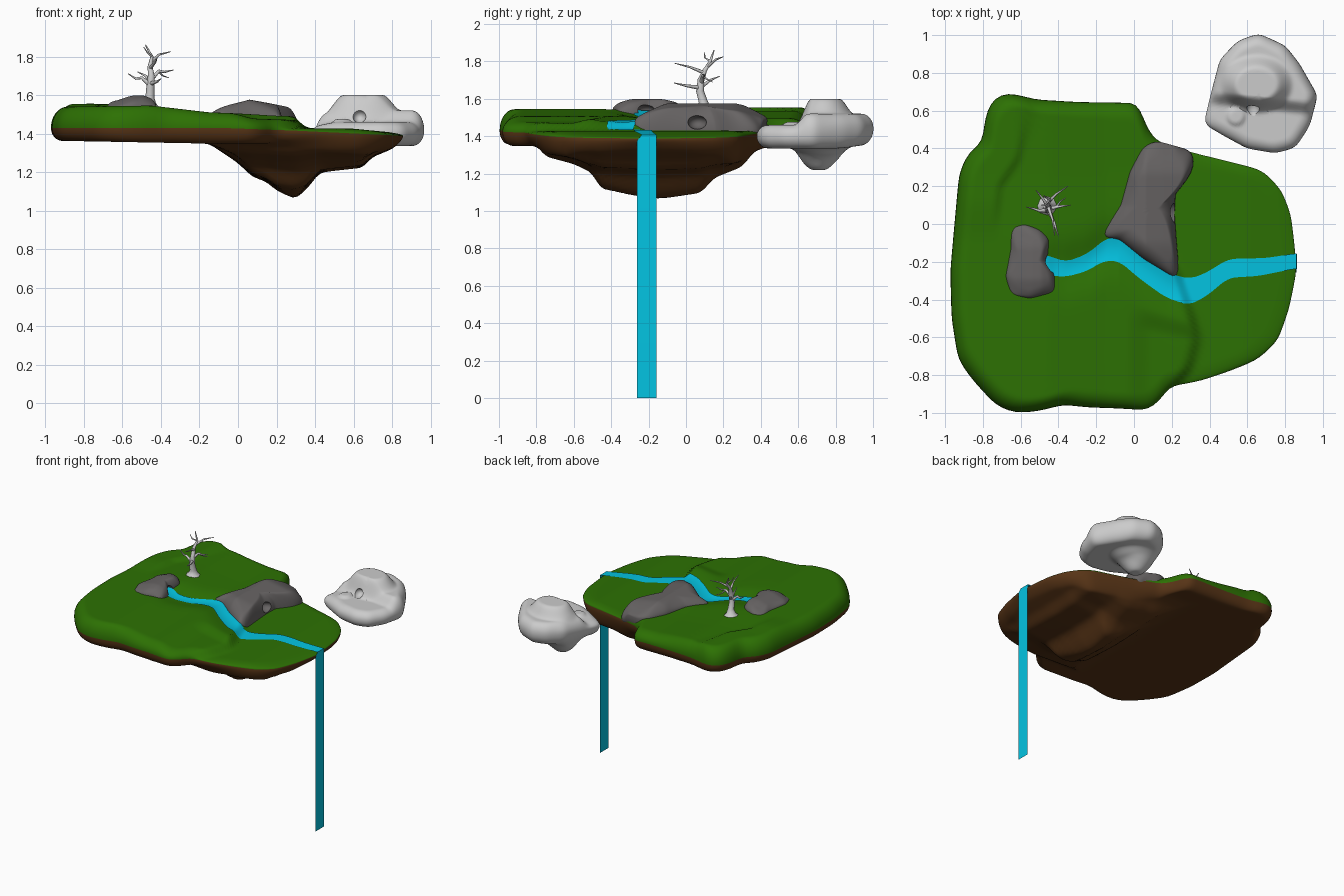
import bpy, bmesh, math
from mathutils import Vector

if "Cube" in bpy.data.objects:
    bpy.data.objects.remove(bpy.data.objects["Cube"])


def mat(name, r, g, b):
    m = bpy.data.materials.new(name)
    m.diffuse_color = (r, g, b, 1)
    m.use_nodes = True
    m.node_tree.nodes["Principled BSDF"].inputs["Base Color"].default_value = m.diffuse_color
    return m


GRASS = mat("grass_green", 0.026, 0.165, 0.001)
EARTH = mat("earth_brown", 0.095, 0.034, 0.008)
STONE = mat("dark_stone", 0.135, 0.126, 0.126)
PALE = mat("pale_stone", 0.6, 0.6, 0.6)
WATER = mat("water_cyan", 0.001, 0.55, 0.76)


def interp(pts, x):
    """Piecewise linear lookup in a list of (x, value)."""
    if x <= pts[0][0]:
        return pts[0][1]
    for (a, va), (b, vb) in zip(pts, pts[1:]):
        if x <= b:
            return va + (vb - va) * (x - a) / (b - a)
    return pts[-1][1]


def soft(pts, x, d=.02):
    return (interp(pts, x - d) + interp(pts, x) + interp(pts, x + d)) / 3


def smooth(a, b, x):
    t = min(max((x - a) / (b - a), 0), 1)
    return t * t * (3 - 2 * t)


def bump(x, y, cx, cy, rx, ry, flat=0.5):
    return 1 - smooth(flat, 1, math.hypot((x - cx) / rx, (y - cy) / ry))


def finish(name, bm, mats):
    bmesh.ops.recalc_face_normals(bm, faces=bm.faces)
    me = bpy.data.meshes.new(name)
    bm.to_mesh(me)
    bm.free()
    for m in mats:
        me.materials.append(m)
    for p in me.polygons:
        p.use_smooth = True
    ob = bpy.data.objects.new(name, me)
    bpy.context.collection.objects.link(ob)
    return ob


def ray_radius(c, a, outline):
    d = Vector((math.cos(a), math.sin(a)))
    best = 0
    for p, q in zip(outline, outline[1:] + outline[:1]):
        p, q = Vector(p) - c, Vector(q) - c
        e = q - p
        den = d.cross(e)
        if abs(den) > 1e-9:
            r, s = p.cross(e) / den, p.cross(d) / den
            if r > 0 and -1e-6 <= s <= 1 + 1e-6:
                best = max(best, r)
    return best


def land(name, outline, c, top, bottom, rim, et, eb, mats, n=144, rings=36):
    """Closed rounded body: outline seen from above, height functions for top and bottom."""
    c = Vector(c)
    angs = [2 * math.pi * i / n for i in range(n)]
    rad = [ray_radius(c, a, outline) for a in angs]
    for _ in range(2):
        rad = [(rad[i - 1] + 2 * rad[i] + rad[(i + 1) % n]) / 4 for i in range(n)]
    ts = [1 - (1 - k / rings) ** 1.5 for k in range(1, rings)]
    bm = bmesh.new()
    edge = []
    for a, r in zip(angs, rad):
        x, y = c.x + r * math.cos(a), c.y + r * math.sin(a)
        edge.append(bm.verts.new((x, y, rim(x, y))))
    for side, (height, e) in enumerate(((top, et), (bottom, eb))):
        mid = bm.verts.new((c.x, c.y, height(c.x, c.y)))
        prev = None
        for t in ts + [1]:
            if t == 1:
                row = edge
            else:
                row = []
                for a, r in zip(angs, rad):
                    x, y = c.x + t * r * math.cos(a), c.y + t * r * math.sin(a)
                    k = 1 - min(r * (1 - t) / e, 1)
                    z0 = rim(x, y)
                    z = z0 + (height(x, y) - z0) * math.sqrt(1 - k * k)
                    row.append(bm.verts.new((x, y, z)))
            for i in range(n):
                j = (i + 1) % n
                vs = (mid, row[i], row[j]) if prev is None else (prev[i], row[i], row[j], prev[j])
                bm.faces.new(vs).material_index = side if len(mats) > 1 else 0
            prev = row
    return finish(name, bm, mats)


def hollow(ob, loc, scale):
    """Cut a small round cave into a rock."""
    bpy.ops.mesh.primitive_uv_sphere_add(segments=24, ring_count=12, radius=1, location=loc)
    cut = bpy.context.object
    cut.name = "cave_cutter"
    cut.scale = scale
    cut.data.materials.append(ob.data.materials[0])
    bpy.ops.object.shade_smooth()
    md = ob.modifiers.new("cave", 'BOOLEAN')
    md.operation, md.object, md.solver = 'DIFFERENCE', cut, 'EXACT'
    bpy.ops.object.select_all(action='DESELECT')
    bpy.context.view_layer.objects.active = ob
    ob.select_set(True)
    bpy.ops.object.modifier_apply(modifier="cave")
    bpy.ops.object.shade_smooth_by_angle(angle=math.radians(50))
    bpy.data.objects.remove(cut)


# Stream edges: upper and lower bank seen from above
BANK_N = [(-.48, -.16), (-.36, -.2), (-.25, -.16), (-.14, -.07), (-.08, -.075), (.05, -.18),
          (.18, -.26), (.29, -.29), (.37, -.265), (.5, -.185), (.7, -.18), (.86, -.155)]
BANK_S = [(-.48, -.27), (-.36, -.28), (-.25, -.25), (-.16, -.195), (-.08, -.195), (.03, -.29),
          (.17, -.39), (.29, -.43), (.38, -.385), (.5, -.285), (.66, -.275), (.86, -.235)]

# Floating island
CLIFF = [(-.9, .17), (-.75, .27), (-.6, .31), (-.45, .27), (-.25, .2), (-.15, .14), (0, .08), (.1, .08),
         (.2, .17), (.3, .22), (.4, .22)]


def ground(x, y):
    high = interp([(-.9, 1.54), (-.45, 1.545), (-.15, 1.51), (.3, 1.495)], x)
    west = interp([(0, -.72), (.2, -.7), (.35, -.6), (.6, -.55)], y)
    high += .02 * (1 - smooth(west - .04, west + .02, x)) * smooth(-.1, .15, y) - .01 * smooth(-.1, .3, y)
    mid = (interp(BANK_N, x) + interp(BANK_S, x)) / 2
    high -= .03 * math.exp(-((y - mid) / .12) ** 2) * smooth(-.56, -.4, x)
    high -= .025 * smooth(-.05, .1, x) * smooth(.42 + .3 * x, .56 + .2 * x, -y)
    low = interp([(.2, 1.43), (.6, 1.425), (.86, 1.40)], x)
    edge = soft(CLIFF, y, .03)
    return high + (low - high) * smooth(edge - .01, edge + .06, x)


HX = [(-.15, 0), (0, .10), (.07, .17), (.15, .2), (.2, .245), (.3, .29), (.37, .225), (.42, .155),
      (.5, .145), (.65, .13), (.69, .08), (.8, .035), (.86, 0)]
HY = [(-.8, 0), (-.75, .06), (-.6, .1), (-.5, .15), (-.46, .23), (-.3, .265), (-.15, .29),
      (.08, .255), (.15, .175), (.3, .115), (.36, .04), (.45, 0)]


def underside(x, y):
    a, b = soft(HX, x), soft(HY, y)
    return interp([(-.9, 1.362), (-.1, 1.347), (.8, 1.355)], x) - .5 * min(a, b) - .5 * a * b / .285


ISLE = [(-.64, .695), (-.55, .66), (-.3, .645), (.025, .64), (.06, .52), (.12, .44), (.3, .38),
        (.5, .33), (.68, .285), (.78, .18), (.83, .05), (.85, -.12), (.86, -.25), (.82, -.45),
        (.76, -.62), (.65, -.72), (.5, -.78), (.35, -.83), (.19, -.86), (.13, -.94), (.07, -.985),
        (-.1, -.975), (-.25, -.97), (-.38, -.955), (-.5, -.99), (-.63, -1), (-.73, -.96),
        (-.85, -.83), (-.93, -.72), (-.965, -.5), (-.972, -.25), (-.95, 0), (-.925, .27),
        (-.88, .37), (-.8, .44), (-.79, .55), (-.76, .645), (-.7, .69)]
land("island", ISLE, (-.1, -.15), ground, underside,
     lambda x, y: interp([(-.1, 1.43), (.3, 1.415), (.86, 1.388)], x), .09, .06,
     [GRASS, EARTH], 180, 48)

# Rock ridge above the cliff; its rim follows the ground
RIDGE = [(.05, .41), (.12, .44), (.3, .39), (.32, .33), (.29, .23), (.22, .17), (.215, .05),
         (.225, -.1), (.24, -.3), (.05, -.185), (-.08, -.08), (-.17, -.07), (-.12, .02), (-.07, .1), (-.02, .28)]


def ridge_top(x, y):
    return (interp([(-.15, 1.515), (-.05, 1.548), (.06, 1.576), (.15, 1.56), (.3, 1.53)], x)
            - .04 * smooth(.25, .42, y) - .03 * smooth(.08, .27, -y))


ridge = land("rock_ridge", RIDGE, (.11, .08), ridge_top, lambda x, y: 1.39,
             lambda x, y: ground(x, y) - .004, .09, .03, [STONE], 120, 26)
hollow(ridge, (.215, .06, 1.475), (.06, .05, .038))

# Spring rock
SPRING = [(-.65, -.02), (-.58, 0), (-.5, -.03), (-.45, -.08), (-.46, -.2), (-.42, -.27),
          (-.42, -.36), (-.55, -.395), (-.65, -.375), (-.68, -.28), (-.65, -.12)]


def spring_top(x, y):
    return (1.598 - .03 * smooth(.53, .66, -x) - .02 * smooth(-.5, -.43, x)
            - .02 * smooth(.28, .38, -y) - .02 * smooth(-.14, -.02, y))


spring = land("spring_rock", SPRING, (-.55, -.2), spring_top, lambda x, y: 1.47,
              lambda x, y: ground(x, y) - .006, .05, .03, [STONE], 80, 18)
hollow(spring, (-.455, -.215, 1.535), (.05, .05, .033))

# Floating boulder
BOULDER = [(.66, 1.008), (.8, .945), (.875, .85), (.972, .68), (.93, .52), (.855, .405), (.75, .375),
           (.6, .4), (.48, .465), (.37, .53), (.41, .7), (.455, .87), (.55, .97)]


def boulder_top(x, y):
    step = smooth(.60, .68, y + .1 * (x - .65))
    z = 1.46 + .06 * step - .02 * smooth(.12, .27, .65 - x)
    return z + .08 * bump(x, y, .65, .74, .2, .16) + .015 * bump(x, y, .54, .57, .06, .06)


boulder = land("floating_boulder", BOULDER, (.66, .68), boulder_top,
               lambda x, y: 1.335 + .02 * smooth(.8, 1, y) - .04 * bump(x, y, .6, .72, .2, .17)
               - .075 * bump(x, y, .58, .71, .14, .14, .2),
               lambda x, y: 1.40 + .04 * smooth(.5, .9, y), .065, .065, [PALE], 96, 28)
hollow(boulder, (.63, .60, 1.49), (.035, .05, .035))

# Stream and waterfall in one ribbon
bm = bmesh.new()
prev = None
stations = [(-.485 + 1.345 * i / 130, None) for i in range(131)] + [(.862, 1.375), (.862, 0)]
for x, z in stations:
    yn, ys = soft(BANK_N, x, .03), soft(BANK_S, x, .03)
    if z is not None:
        yn, ys = -.158, -.262
    row = []
    for k in range(9):
        y = ys + (yn - ys) * k / 8
        row.append(bm.verts.new((x, y, ground(x, y) + .007 if z is None else z)))
    if prev:
        for k in range(8):
            bm.faces.new((prev[k], row[k], row[k + 1], prev[k + 1]))
    prev = row
stream = finish("stream_and_waterfall", bm, [WATER])
bpy.context.view_layer.objects.active = stream
stream.select_set(True)
bpy.ops.object.shade_smooth_by_angle(angle=math.radians(40))

# Bare tree: tapered curves, each point x, y, z, radius
LIMBS = [
    [(-.46, .095, 1.54, .052), (-.459, .094, 1.558, .034), (-.457, .092, 1.585, .024), (-.455, .075, 1.64, .021),
     (-.45, .08, 1.70, .018), (-.457, .1, 1.75, .012), (-.447, .13, 1.80, .008), (-.48, .15, 1.86, .003)],
    [(-.455, .075, 1.65, .013), (-.5, .07, 1.69, .008), (-.53, .08, 1.685, .006), (-.57, .09, 1.71, .002)],
    [(-.452, .08, 1.68, .013), (-.41, .09, 1.725, .008), (-.38, .095, 1.72, .006), (-.335, .1, 1.73, .002)],
    [(-.45, .07, 1.66, .012), (-.42, 0, 1.67, .007), (-.4, -.065, 1.685, .002)],
    [(-.455, .095, 1.74, .01), (-.43, .02, 1.77, .006), (-.42, -.06, 1.79, .002)],
    [(-.45, .12, 1.775, .009), (-.41, .16, 1.81, .006), (-.35, .2, 1.825, .002)],
    [(-.455, .09, 1.67, .011), (-.48, .13, 1.7, .007), (-.52, .18, 1.72, .002)],
    [(-.41, .09, 1.72, .006), (-.39, .12, 1.7, .004), (-.36, .14, 1.69, .002)],
    [(-.447, .13, 1.80, .006), (-.47, .1, 1.82, .004), (-.49, .1, 1.85, .002)],
]
cu = bpy.data.curves.new("tree", 'CURVE')
cu.dimensions, cu.bevel_depth, cu.bevel_resolution, cu.use_fill_caps = '3D', 1, 2, True
for pts in LIMBS:
    s = cu.splines.new('POLY')
    s.points.add(len(pts) - 1)
    for p, (x, y, z, r) in zip(s.points, pts):
        p.co, p.radius = (x, y, z, 1), r
    s.use_smooth = True
cu.materials.append(PALE)
bpy.context.collection.objects.link(bpy.data.objects.new("tree", cu))
